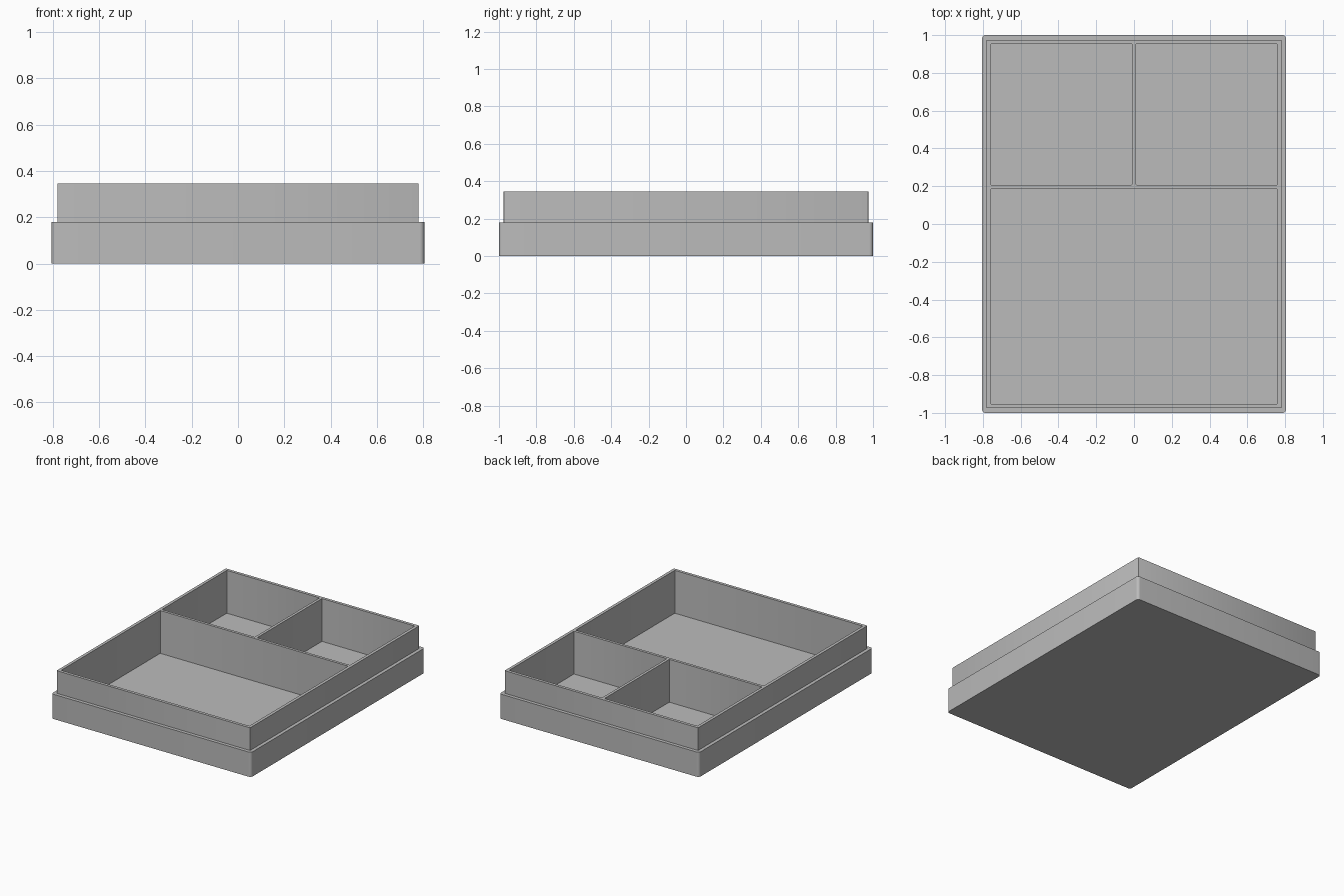
import bpy
import bmesh
import math

cube = bpy.data.objects.get("Cube")
if cube:
    bpy.data.objects.remove(cube, do_unlink=True)

HALF_X, HALF_Y = 0.805, 1.0
LEDGE_Z, RIM_Z, FLOOR_Z = 0.18, 0.345, 0.033
STEP, WALL, DIVIDER = 0.025, 0.022, 0.02
DIVIDER_Y = 0.197

grey = bpy.data.materials.new("plain grey")
grey.use_nodes = True
colour = (0.5, 0.5, 0.5, 1)
grey.diffuse_color = colour
grey.node_tree.nodes["Principled BSDF"].inputs["Base Color"].default_value = colour


def rounded_box(name, x, y, z, radius, segments):
    """Box spanning three (low, high) ranges, with rounded upright edges."""
    bm = bmesh.new()
    bmesh.ops.create_cube(bm, size=1)
    for v in bm.verts:
        v.co = [r[0] if c < 0 else r[1] for c, r in zip(v.co, (x, y, z))]
    upright = [e for e in bm.edges
               if abs(e.verts[0].co.z - e.verts[1].co.z) > 0.01]
    bmesh.ops.bevel(bm, geom=upright, offset=radius, segments=segments,
                    profile=0.5, affect='EDGES')
    bmesh.ops.recalc_face_normals(bm, faces=bm.faces)
    mesh = bpy.data.meshes.new(name)
    bm.to_mesh(mesh)
    bm.free()
    mesh.materials.append(grey)
    obj = bpy.data.objects.new(name, mesh)
    bpy.context.collection.objects.link(obj)
    return obj


def combine(target, other, operation):
    """Apply a boolean and discard the helper."""
    other.hide_render = True
    mod = target.modifiers.new(operation.lower(), 'BOOLEAN')
    mod.operation = operation
    mod.solver = 'EXACT'
    mod.object = other
    bpy.context.view_layer.objects.active = target
    bpy.ops.object.modifier_apply(modifier=mod.name)
    bpy.data.objects.remove(other, do_unlink=True)


# Wide lower body and the narrower raised lip
tray = rounded_box("divided_tray", (-HALF_X, HALF_X), (-HALF_Y, HALF_Y),
                   (0, LEDGE_Z), 0.02, 6)
lip_x, lip_y = HALF_X - STEP, HALF_Y - STEP
lip = rounded_box("lip", (-lip_x, lip_x), (-lip_y, lip_y),
                  (FLOOR_Z / 2, RIM_Z), 0.003, 2)
combine(tray, lip, 'UNION')

# One large front compartment and two square back compartments
in_x, in_y, gap = lip_x - WALL, lip_y - WALL, DIVIDER / 2
pockets = [
    ((-in_x, in_x), (-in_y, DIVIDER_Y - gap)),
    ((-in_x, -gap), (DIVIDER_Y + gap, in_y)),
    ((gap, in_x), (DIVIDER_Y + gap, in_y)),
]
for x, y in pockets:
    cutter = rounded_box("pocket_cutter", x, y, (FLOOR_Z, RIM_Z + 0.1), 0.004, 2)
    combine(tray, cutter, 'DIFFERENCE')

# Smooth the rounded corners, keep the rims crisp
bpy.ops.object.select_all(action='DESELECT')
tray.select_set(True)
bpy.context.view_layer.objects.active = tray
bpy.ops.object.shade_smooth_by_angle(angle=math.radians(35))
